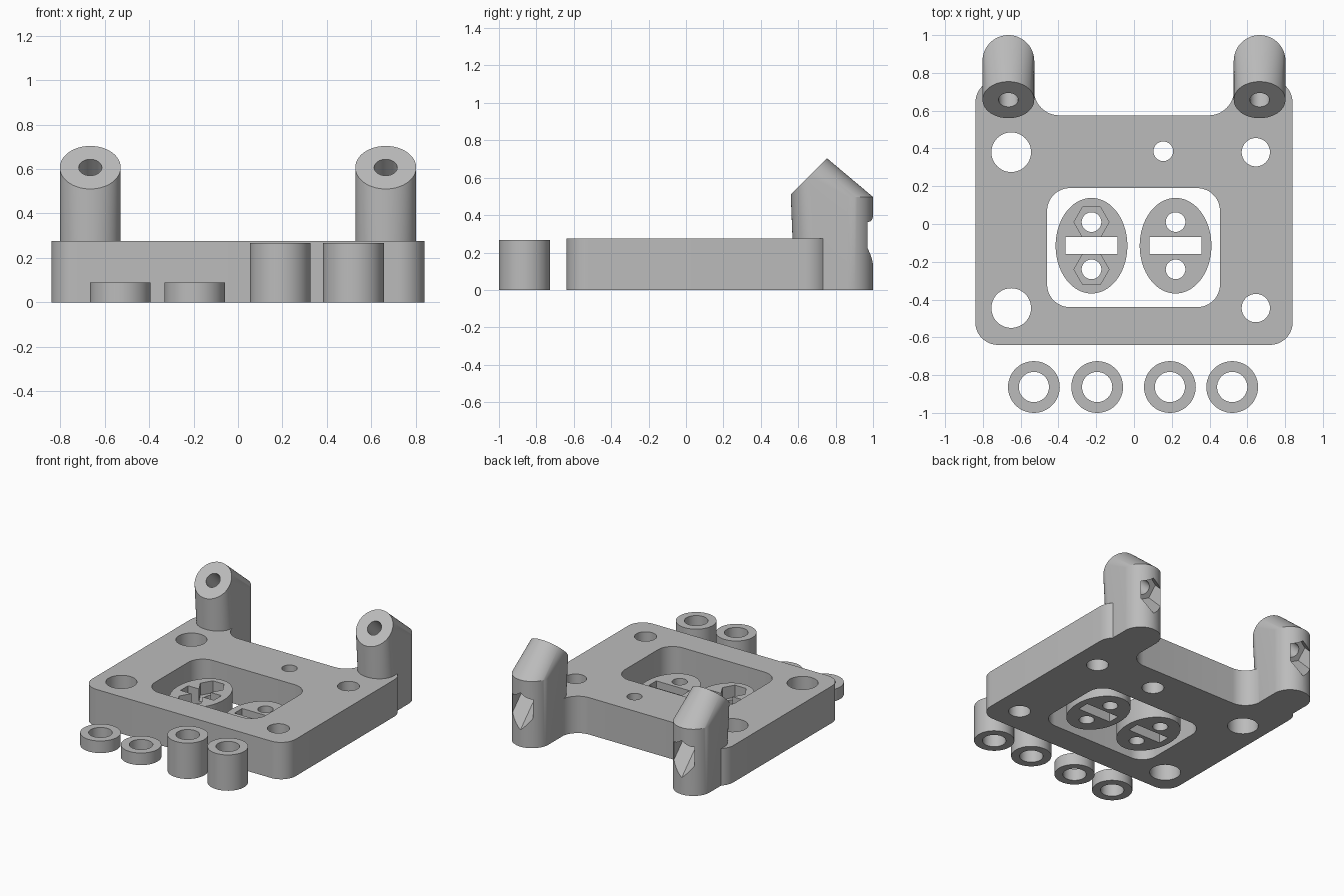
import bpy, bmesh
from math import sin, cos, radians, pi
from mathutils import Matrix, Vector

cube = bpy.data.objects.get("Cube")
if cube:
    bpy.data.objects.remove(cube, do_unlink=True)

grey = bpy.data.materials.new("plain grey")
grey.use_nodes = True
grey.diffuse_color = (0.5, 0.5, 0.5, 1)
grey.node_tree.nodes["Principled BSDF"].inputs["Base Color"].default_value = (0.5, 0.5, 0.5, 1)


def arc(cx, cy, r, start, end, steps=12):
    """Points along an arc, angles in degrees."""
    angles = [radians(start + (end - start) * i / steps) for i in range(steps + 1)]
    return [(cx + r * cos(a), cy + r * sin(a)) for a in angles]


def ring(cx, cy, rx, ry=None, sides=48, turn=0.0):
    """Closed circle, ellipse or regular polygon."""
    ry = ry or rx
    angles = [turn + 2 * pi * i / sides for i in range(sides)]
    return [(cx + rx * cos(a), cy + ry * sin(a)) for a in angles]


def finish(name, bm):
    bmesh.ops.recalc_face_normals(bm, faces=bm.faces)
    mesh = bpy.data.meshes.new(name)
    bm.to_mesh(mesh)
    bm.free()
    mesh.materials.append(grey)
    obj = bpy.data.objects.new(name, mesh)
    bpy.context.collection.objects.link(obj)
    return obj


def prism(name, outline, low, high, matrix=Matrix()):
    bm = bmesh.new()
    base = bm.faces.new([bm.verts.new((x, y, low)) for x, y in outline])
    top = bmesh.ops.extrude_face_region(bm, geom=[base], use_keep_orig=True)["geom"]
    moved = [v for v in top if isinstance(v, bmesh.types.BMVert)]
    bmesh.ops.translate(bm, verts=moved, vec=(0, 0, high - low))
    bmesh.ops.transform(bm, matrix=matrix, verts=bm.verts)
    return finish(name, bm)


def combine(obj, tool, operation="DIFFERENCE"):
    """Apply a boolean and discard the tool."""
    mod = obj.modifiers.new("boolean", "BOOLEAN")
    mod.object, mod.operation, mod.solver = tool, operation, "EXACT"
    bpy.context.view_layer.objects.active = obj
    bpy.ops.object.modifier_apply(modifier=mod.name)
    bpy.data.objects.remove(tool, do_unlink=True)


def cut(obj, outline, low=-0.1, high=0.5, matrix=Matrix()):
    combine(obj, prism("cutter", outline, low, high, matrix))


# Base plate: rounded front, two rear ears with concave inner fillets
half = (arc(0.72, -0.52, 0.12, -90, 0) + arc(0.71, 0.64, 0.13, 0, 90)
        + [(0.53, 0.77)] + arc(0.395, 0.71, 0.135, 0, -90))
plate = prism("base_plate", half + [(-x, y) for x, y in reversed(half)], 0, 0.275)

# Window through the plate
x0, x1, y0, y1, r = -0.46, 0.455, -0.44, 0.19, 0.12
cut(plate, arc(x1 - r, y0 + r, r, -90, 0) + arc(x1 - r, y1 - r, r, 0, 90)
    + arc(x0 + r, y1 - r, r, 90, 180) + arc(x0 + r, y0 + r, r, 180, 270))

# Mounting holes, and one small hole widened from below
for y in (0.38, -0.445):
    cut(plate, ring(-0.65, y, 0.105))
    cut(plate, ring(0.645, y, 0.075))
cut(plate, ring(0.155, 0.385, 0.052))
cut(plate, ring(0.155, 0.385, 0.075), -0.1, 0.12)

# Rear posts: upright columns flowing into a slanted round face
for x in (-0.665, 0.665):
    face_frame = Matrix.Translation((x, 0.657, 0.607)) @ Matrix.Rotation(radians(-135), 4, "X")
    bm = bmesh.new()
    for px, py in ring(0, 0, 0.137, sides=64):
        bm.verts.new(face_frame @ Vector((px, py, 0)))
        bm.verts.new((x + px, 0.863 + py, 0))
        bm.verts.new((x + px, 0.863 + py, 0.497))
        bm.verts.new((x + px, 0.717 + py, 0))
    hull = bmesh.ops.convex_hull(bm, input=bm.verts)
    inside = [v for v in hull["geom_interior"] + hull["geom_unused"]
              if isinstance(v, bmesh.types.BMVert)]
    bmesh.ops.delete(bm, geom=list(set(inside)), context="VERTS")
    post = finish("post", bm)
    # Slanted bolt hole and rear hexagonal nut pocket
    cut(post, ring(0, 0, 0.052), -0.1, 0.7, face_frame)
    cut(post, ring(0, 0, 0.098, sides=6, turn=pi / 2), 0.32, 0.7, face_frame)
    combine(plate, post, "UNION")

parts = [plate]

# Two loose oval clamps with a slot and two bolt holes
for name, cx, height in (("right_clamp", -0.225, 0.18), ("left_clamp", 0.22, 0.13)):
    clamp = prism(name, ring(cx, -0.115, 0.19, 0.253, 64), 0, height)
    cut(clamp, [(cx - 0.137, -0.16), (cx + 0.137, -0.16),
                (cx + 0.137, -0.07), (cx - 0.137, -0.07)])
    for y in (0.01, -0.24):
        cut(clamp, ring(cx, y, 0.052))
        if cx < 0:  # nut pockets
            cut(clamp, ring(cx, y, 0.093, sides=6), 0.09)
    parts.append(clamp)

# Row of spacers in front: two short, two tall
for i, (x, height) in enumerate(((-0.53, 0.09), (-0.195, 0.09), (0.19, 0.267), (0.52, 0.267))):
    spacer = prism(f"spacer_{i + 1}", ring(x, -0.863, 0.137), 0, height)
    cut(spacer, ring(x, -0.863, 0.08))
    parts.append(spacer)

# Smooth curved walls, keep edges crisp
bpy.ops.object.select_all(action="DESELECT")
for part in parts:
    part.select_set(True)
bpy.context.view_layer.objects.active = plate
bpy.ops.object.shade_smooth_by_angle(angle=radians(25))
